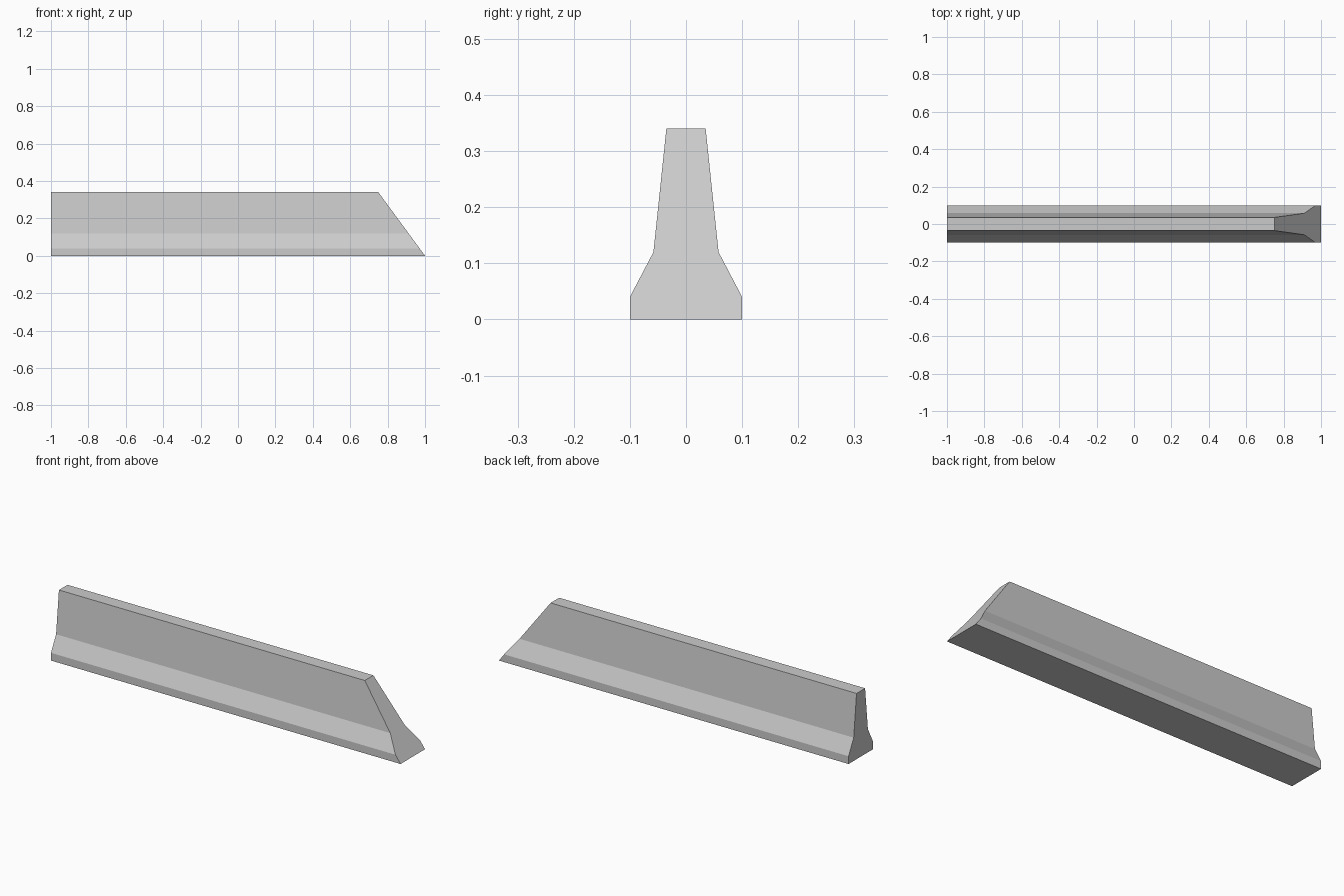
import bpy
import bmesh

cube = bpy.data.objects.get("Cube")
if cube:
    bpy.data.objects.remove(cube, do_unlink=True)

# Concrete colour
concrete = bpy.data.materials.new("light_grey_concrete")
concrete.use_nodes = True
colour = (0.6, 0.6, 0.6, 1)
concrete.diffuse_color = colour
concrete.node_tree.nodes["Principled BSDF"].inputs["Base Color"].default_value = colour

# Half profile as (half width, height), mirrored into a closed outline
HEIGHT = 0.34
half = [(0.10, 0), (0.10, 0.04), (0.058, 0.12), (0.035, HEIGHT)]
outline = half + [(-y, z) for y, z in reversed(half)]

# Barrier: square end at -x, end sloping inward with height at +x
bm = bmesh.new()
square_end = [bm.verts.new((-1, y, z)) for y, z in outline]
sloped_end = [bm.verts.new((1 - 0.25 * z / HEIGHT, y, z)) for y, z in outline]
bm.faces.new(square_end)
bm.faces.new(sloped_end)
for i in range(len(outline)):
    j = (i + 1) % len(outline)
    bm.faces.new((square_end[i], square_end[j], sloped_end[j], sloped_end[i]))
bmesh.ops.recalc_face_normals(bm, faces=bm.faces)

mesh = bpy.data.meshes.new("concrete_barrier")
bm.to_mesh(mesh)
bm.free()
mesh.materials.append(concrete)
barrier = bpy.data.objects.new("concrete_barrier", mesh)
bpy.context.collection.objects.link(barrier)
